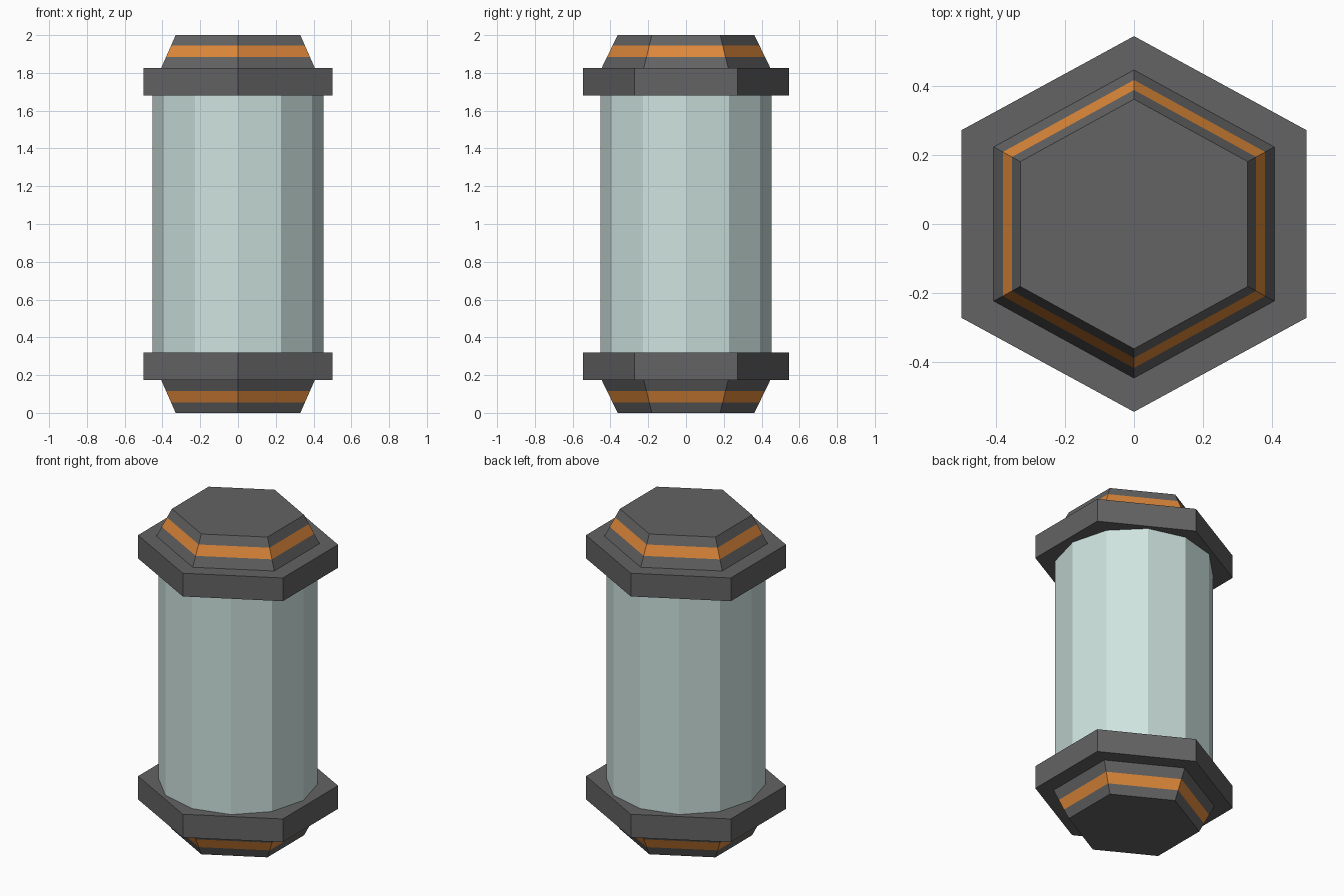
import bpy, bmesh, math

if "Cube" in bpy.data.objects:
    bpy.data.objects.remove(bpy.data.objects["Cube"])


def material(name, rgb):
    m = bpy.data.materials.new(name)
    m.diffuse_color = (*rgb, 1.0)
    m.use_nodes = True
    m.node_tree.nodes["Principled BSDF"].inputs["Base Color"].default_value = m.diffuse_color
    return m


GREY = material("dark grey metal", (0.125, 0.125, 0.125))
ORANGE = material("orange stripe", (0.73, 0.245, 0.042))
GLASS = material("pale green glass", (0.62, 0.77, 0.735))


def stack(name, sides, start, rings, mats, band_mats=None):
    """Loft of polygon rings (z, half width x, radius y), closed at both ends."""
    bm = bmesh.new()
    loops = []
    for z, rx, ry in rings:
        loops.append([bm.verts.new((rx * math.cos(start + 2 * math.pi * i / sides),
                                    ry * math.sin(start + 2 * math.pi * i / sides), z))
                      for i in range(sides)])
    for b, (lo, hi) in enumerate(zip(loops, loops[1:])):
        for i in range(sides):
            j = (i + 1) % sides
            f = bm.faces.new((lo[i], lo[j], hi[j], hi[i]))
            f.material_index = band_mats[b] if band_mats else 0
    bm.faces.new(loops[0][::-1])
    bm.faces.new(loops[-1])
    bmesh.ops.recalc_face_normals(bm, faces=bm.faces)
    me = bpy.data.meshes.new(name)
    bm.to_mesh(me)
    bm.free()
    for m in mats:
        me.materials.append(m)
    ob = bpy.data.objects.new(name, me)
    bpy.context.collection.objects.link(ob)
    return ob


HEX = math.pi / 6          # hexagon with points towards front and back
K = 1 / math.cos(HEX)      # flat half width -> corner radius along x

# Glass tube
stack("glass_tube", 12, 0, [(0.31, 0.453, 0.453), (1.69, 0.453, 0.453)], [GLASS])

# Collar and striped tapered cap at each end, mirrored about the middle
cap_profile = [(t, (0.407 - 0.077 * t / 0.175) * K, 0.447 - 0.085 * t / 0.175)
               for t in (0.0, 0.06, 0.12, 0.175)]
for end, sign in (("top", 1), ("bottom", -1)):
    stack(end + "_collar", 6, HEX,
          [(1 + sign * 0.68, 0.5 * K, 0.545), (1 + sign * 0.825, 0.5 * K, 0.545)], [GREY])
    stack(end + "_cap", 6, HEX,
          [(1 + sign * (0.825 + t), rx, ry) for t, rx, ry in cap_profile],
          [GREY, ORANGE], [0, 1, 0])
